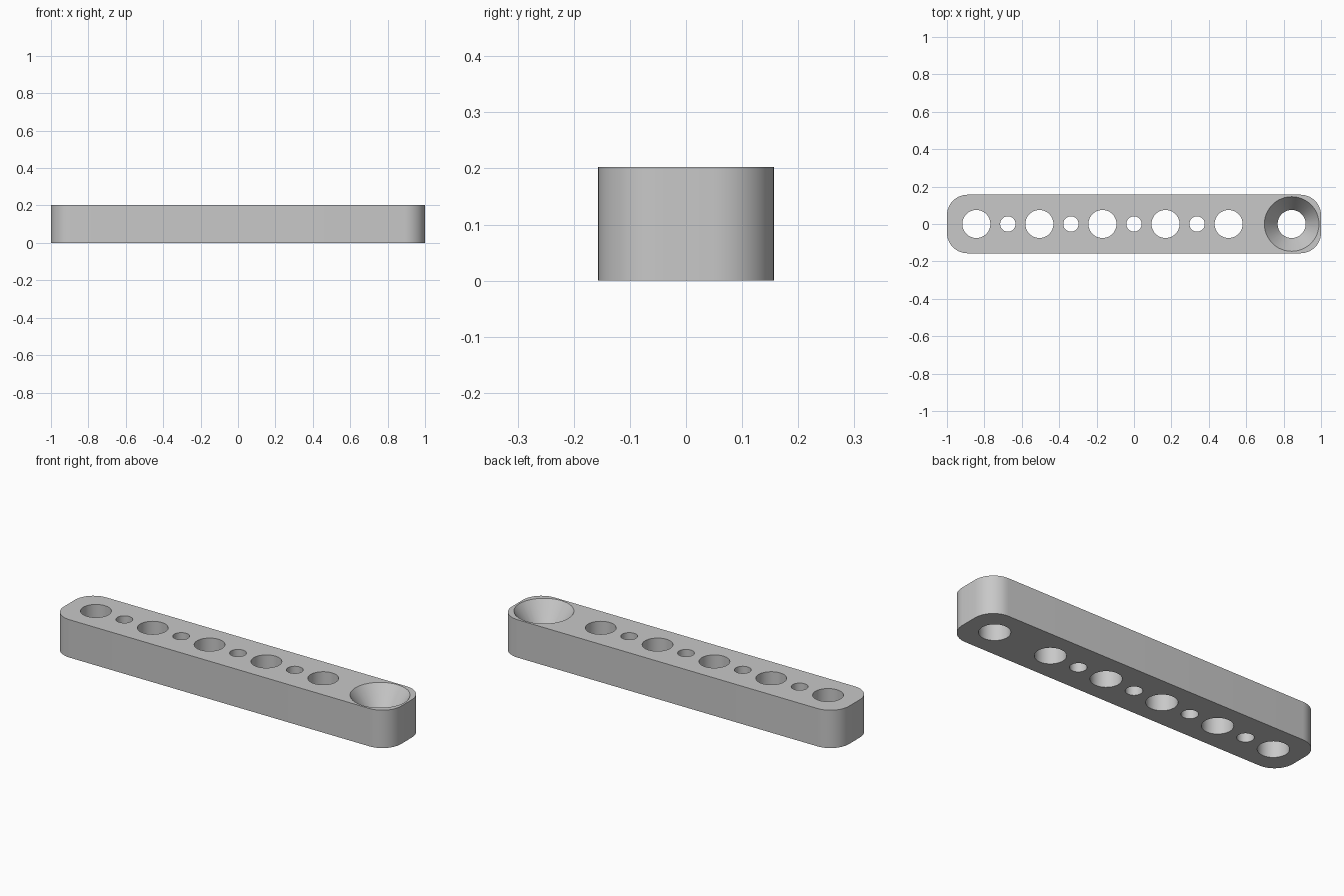
import bpy
import bmesh
from math import cos, sin, pi, radians

default = bpy.data.objects.get("Cube")
if default:
    bpy.data.objects.remove(default, do_unlink=True)

LENGTH, WIDTH, HEIGHT = 2.0, 0.313, 0.203
CORNER = 0.11
PITCH = 0.3372
BIG, SMALL, SINK = 0.075, 0.041, 0.146
SINK_DEPTH = 0.102

grey = bpy.data.materials.new("light_grey")
grey.use_nodes = True
colour = (0.58, 0.58, 0.58, 1)
grey.diffuse_color = colour
grey.node_tree.nodes["Principled BSDF"].inputs["Base Color"].default_value = colour


def make_object(name, bm):
    bmesh.ops.recalc_face_normals(bm, faces=bm.faces)
    mesh = bpy.data.meshes.new(name)
    bm.to_mesh(mesh)
    bm.free()
    mesh.materials.append(grey)
    obj = bpy.data.objects.new(name, mesh)
    bpy.context.collection.objects.link(obj)
    return obj


def stack_rings(bm, rings):
    """Closed solid skinned through rings of equal point count."""
    loops = [[bm.verts.new(p) for p in ring] for ring in rings]
    n = len(loops[0])
    for low, high in zip(loops, loops[1:]):
        for i in range(n):
            j = (i + 1) % n
            bm.faces.new((low[i], low[j], high[j], high[i]))
    bm.faces.new(loops[0][::-1])
    bm.faces.new(loops[-1])


def turned(bm, x, profile, sides=48):
    """Solid of revolution about a vertical axis at x."""
    stack_rings(bm, [[(x + r * cos(2 * pi * i / sides), r * sin(2 * pi * i / sides), z)
                      for i in range(sides)] for r, z in profile])


# Bar with rounded vertical corners
outline = []
steps = 12
for k, (sx, sy) in enumerate(((1, 1), (-1, 1), (-1, -1), (1, -1))):
    for i in range(steps + 1):
        a = (k + i / steps) * pi / 2
        outline.append((sx * (LENGTH / 2 - CORNER) + CORNER * cos(a),
                        sy * (WIDTH / 2 - CORNER) + CORNER * sin(a)))
bm = bmesh.new()
stack_rings(bm, [[(x, y, z) for x, y in outline] for z in (0, HEIGHT)])
bar = make_object("drilled_bar", bm)

# Cutters: alternating large and small holes, and the countersunk end hole
bm = bmesh.new()
margin = 0.05
for i in range(5):
    turned(bm, (i - 2.5) * PITCH, [(BIG, -margin), (BIG, HEIGHT + margin)])
for i in range(4):
    turned(bm, (i - 2) * PITCH, [(SMALL, -margin), (SMALL, HEIGHT + margin)])
slope = (SINK - BIG) / SINK_DEPTH
turned(bm, 2.5 * PITCH, [(BIG, -margin), (BIG, HEIGHT - SINK_DEPTH),
                         (SINK + slope * margin, HEIGHT + margin)])
cutter = make_object("hole_cutters", bm)
cutter.hide_render = True

# Drill the bar, then drop the cutters
drill = bar.modifiers.new("drill", "BOOLEAN")
drill.operation = "DIFFERENCE"
drill.solver = "EXACT"
drill.object = cutter
bpy.ops.object.select_all(action="DESELECT")
bpy.context.view_layer.objects.active = bar
bar.select_set(True)
bpy.ops.object.modifier_apply(modifier=drill.name)
bpy.data.objects.remove(cutter, do_unlink=True)
bpy.ops.object.shade_smooth_by_angle(angle=radians(30))
